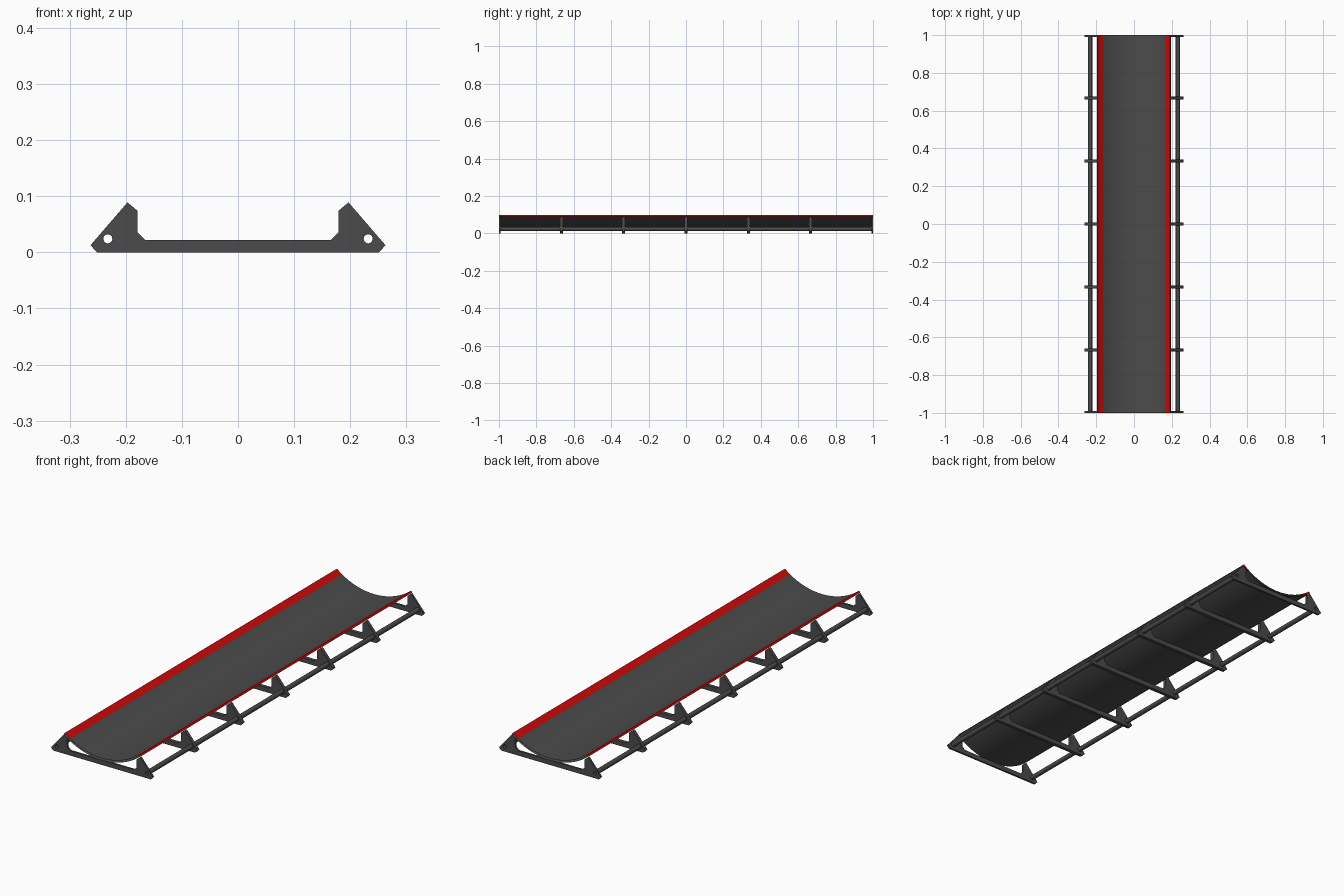
import bpy, bmesh, math

if "Cube" in bpy.data.objects:
    bpy.data.objects.remove(bpy.data.objects["Cube"], do_unlink=True)


def material(name, rgb):
    m = bpy.data.materials.new(name)
    m.use_nodes = True
    m.diffuse_color = (*rgb, 1)
    m.node_tree.nodes["Principled BSDF"].inputs["Base Color"].default_value = (*rgb, 1)
    return m


GREY = material("dark_grey", (0.07, 0.07, 0.07))
RED = material("red", (0.6, 0.003, 0.003))
HALF = 1.0
ROD_X, ROD_Z, ROD_R, BORE_R = 0.232, 0.024, 0.011, 0.008


def link(name, data):
    ob = bpy.data.objects.new(name, data)
    bpy.context.collection.objects.link(ob)
    return ob


def activate(ob):
    bpy.ops.object.select_all(action='DESELECT')
    ob.select_set(True)
    bpy.context.view_layer.objects.active = ob


def circle(cx, cz, r, n=24):
    return [(cx + r * math.cos(2 * math.pi * i / n),
             cz + r * math.sin(2 * math.pi * i / n)) for i in range(n)]


def sweep(name, profile, mats, rule):
    """Run a closed (x, z) profile along the whole length, open at both ends."""
    bm = bmesh.new()
    rows = [[bm.verts.new((x, y, z)) for x, z in profile] for y in (-HALF, HALF)]
    for i in range(len(profile)):
        j = (i + 1) % len(profile)
        f = bm.faces.new((rows[0][i], rows[0][j], rows[1][j], rows[1][i]))
        f.material_index = rule(i)
    me = bpy.data.meshes.new(name)
    bm.to_mesh(me)
    bm.free()
    for m in mats:
        me.materials.append(m)
    ob = link(name, me)
    activate(ob)
    bpy.ops.object.shade_smooth_by_angle(angle=math.radians(35))
    return ob


# Curved trough: double-walled shell with red upper bands and rims
R_OUT, WALL, CENTRE_Z, SPAN, BAND, N = 0.316, 0.009, 0.338, 0.673, 0.562, 32
angles = [-SPAN] + [-BAND + 2 * BAND * i / N for i in range(N + 1)] + [SPAN]


def arc(r, angs):
    return [(r * math.sin(a), CENTRE_Z - r * math.cos(a)) for a in angs]


inner = arc(R_OUT - WALL, reversed(angles))
outer = arc(R_OUT, angles)
last = len(inner) - 1
red_faces = {0, last - 1, last, len(inner) + len(outer) - 1}
sweep("trough", inner + outer, [GREY, RED], lambda i: int(i in red_faces))

# Hollow side rods
for side, sx in (("left", 1), ("right", -1)):
    for part, r in (("rod", ROD_R), ("rod_bore", BORE_R)):
        ring = circle(sx * ROD_X, ROD_Z, r)
        if part == "rod":
            ring.reverse()
        sweep(f"{side}_{part}", ring, [GREY], lambda i: 0)

# Cross brackets: a flat plate with two raised ears, bored for the rods
half_outline = [(0.251, 0), (0.263, 0.0125), (0.197, 0.089), (0.179, 0.074),
                (0.179, 0.036), (0.165, 0.022)]
outline = half_outline + [(-x, z) for x, z in reversed(half_outline)]


def bracket(name, y, thickness):
    cu = bpy.data.curves.new(name, 'CURVE')
    cu.dimensions, cu.fill_mode = '2D', 'BOTH'
    cu.extrude = thickness / 2
    for loop in (outline, circle(ROD_X, ROD_Z, BORE_R), circle(-ROD_X, ROD_Z, BORE_R)):
        sp = cu.splines.new('POLY')
        sp.points.add(len(loop) - 1)
        for p, (x, z) in zip(sp.points, loop):
            p.co = (x, z, 0, 1)
        sp.use_cyclic_u = True
    cu.materials.append(GREY)
    ob = link(name, cu)
    ob.rotation_euler.x = math.pi / 2
    ob.location.y = y
    activate(ob)
    bpy.ops.object.convert(target='MESH')
    bpy.ops.object.shade_flat()


COUNT, THICK, END_THICK = 7, 0.016, 0.009
for i in range(COUNT):
    y = -HALF + 2 * HALF * i / (COUNT - 1)
    if i in (0, COUNT - 1):
        bracket(f"end_bracket_{i + 1}", math.copysign(HALF - END_THICK / 2, y), END_THICK)
    else:
        bracket(f"cross_bracket_{i + 1}", y, THICK)
